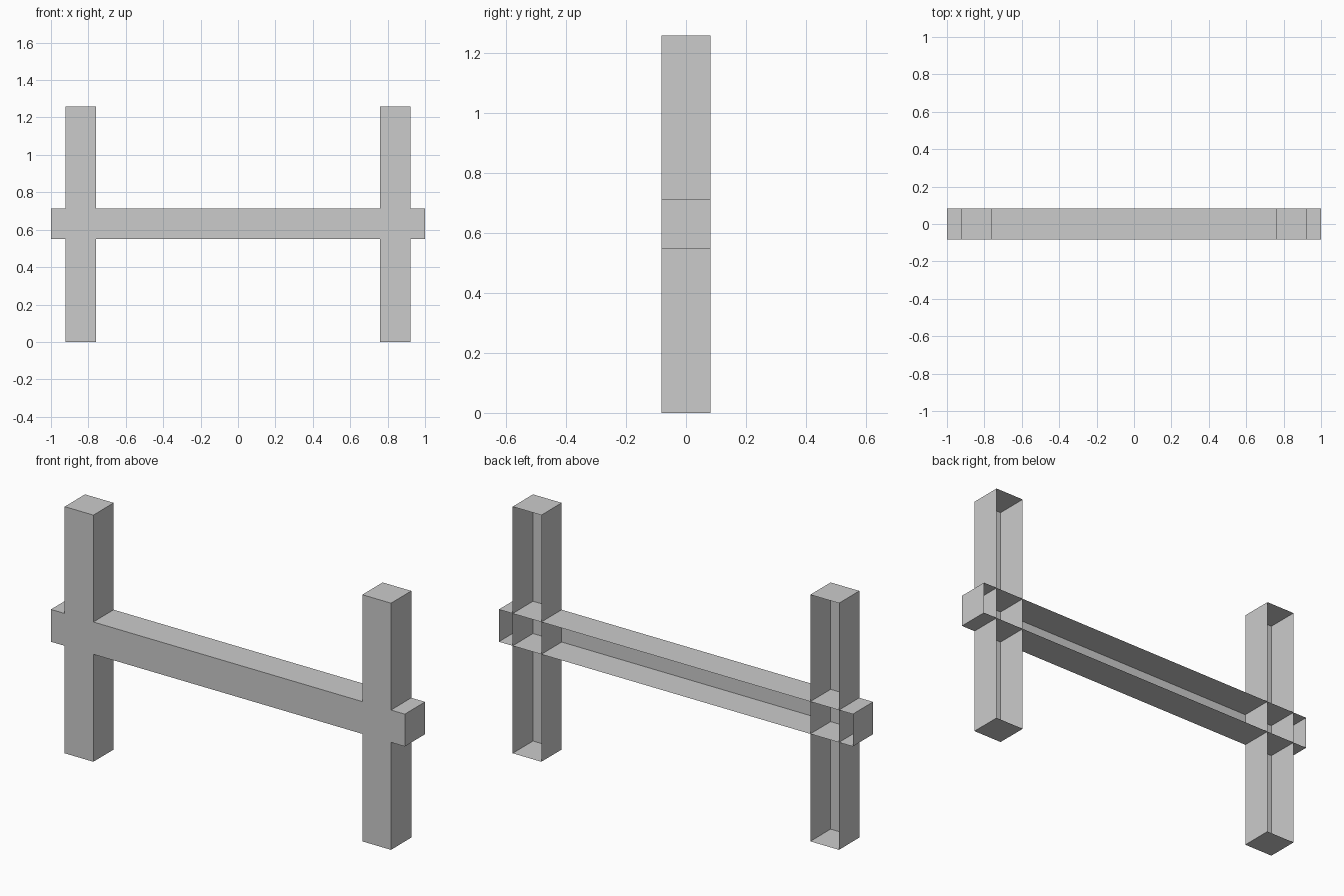
import bpy, bmesh
from mathutils import Matrix, Vector

if "Cube" in bpy.data.objects:
    bpy.data.objects.remove(bpy.data.objects["Cube"])

HALF_DEPTH = 0.082


def open_back_beam(name, x0, x1, z0, z1):
    """Box beam whose back (+y) face is left open."""
    bm = bmesh.new()
    size = Vector((x1 - x0, 2 * HALF_DEPTH, z1 - z0))
    centre = Vector(((x0 + x1) / 2, 0, (z0 + z1) / 2))
    bmesh.ops.create_cube(bm, size=1, matrix=Matrix.Translation(centre) @ Matrix.Diagonal(size).to_4x4())
    bm.normal_update()
    back = [f for f in bm.faces if f.normal.y > 0.9]
    bmesh.ops.delete(bm, geom=back, context='FACES')
    mesh = bpy.data.meshes.new(name)
    bm.to_mesh(mesh)
    bm.free()
    obj = bpy.data.objects.new(name, mesh)
    bpy.context.collection.objects.link(obj)
    return obj


# Horizontal rail running through both posts
open_back_beam("rail", -1.0, 1.0, 0.549, 0.714)

# Upright posts, one each side
for side, x in (("left", -0.841), ("right", 0.841)):
    open_back_beam(f"{side}_post", x - 0.081, x + 0.081, 0.0, 1.26)
